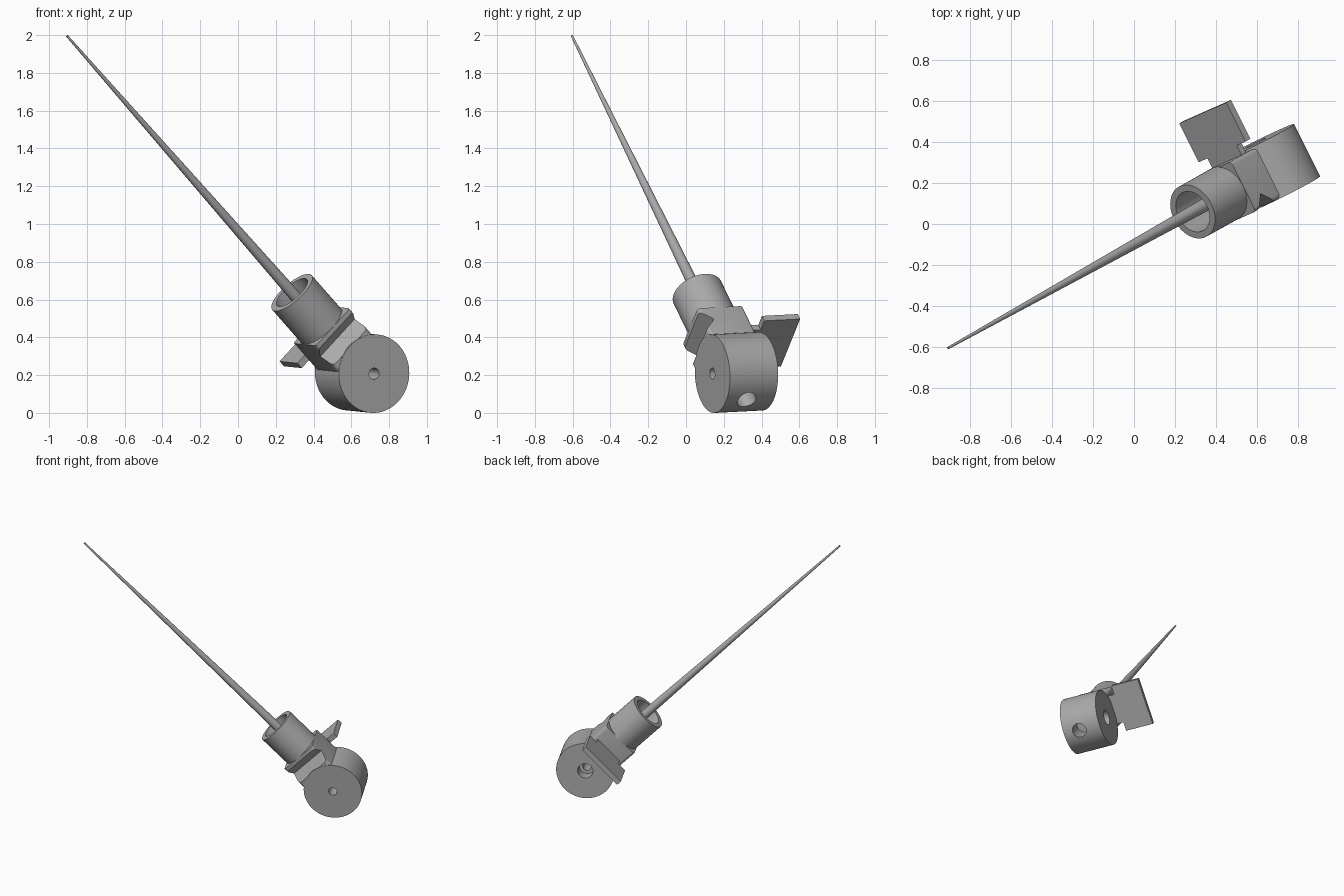
import bpy, bmesh
from math import pi, radians
from mathutils import Matrix, Vector

if "Cube" in bpy.data.objects:
    bpy.data.objects.remove(bpy.data.objects["Cube"], do_unlink=True)

# Tilted frame: local Z runs along the rod, local Y along the drum axis
axis_z = Vector((-0.619, -0.345, 0.706)).normalized()
axis_y = Vector((-0.44, 0.895, 0.04))
axis_y = (axis_y - axis_y.dot(axis_z) * axis_z).normalized()
axis_x = axis_y.cross(axis_z)
FRAME = Matrix((axis_x, axis_y, axis_z)).transposed().to_4x4()
FRAME.translation = (0.657, 0.267, 0.214)
ALONG_Y = Matrix.Rotation(-pi / 2, 4, 'X')

grey = bpy.data.materials.new("plain grey")
grey.use_nodes = True
grey.diffuse_color = (0.4, 0.4, 0.4, 1)
grey.node_tree.nodes["Principled BSDF"].inputs["Base Color"].default_value = (0.4, 0.4, 0.4, 1)


def finish(name, bm):
    bmesh.ops.recalc_face_normals(bm, faces=bm.faces)
    mesh = bpy.data.meshes.new(name)
    bm.to_mesh(mesh)
    bm.free()
    mesh.transform(FRAME)
    mesh.materials.append(grey)
    obj = bpy.data.objects.new(name, mesh)
    bpy.context.collection.objects.link(obj)
    return obj


def tube(name, r_low, r_high, low, high, turn=Matrix(), shift=(0, 0, 0), sides=64):
    """Round bar or cone between two heights on the local Z axis."""
    bm = bmesh.new()
    bmesh.ops.create_cone(bm, cap_ends=True, segments=sides, radius1=r_low, radius2=r_high,
                          depth=high - low, matrix=Matrix.Translation((0, 0, (low + high) / 2)))
    bm.transform(Matrix.Translation(shift) @ turn)
    return finish(name, bm)


def box(name, lo, hi, bevel=0):
    """Box between two corners, with the upright edges optionally rounded."""
    lo, hi = Vector(lo), Vector(hi)
    bm = bmesh.new()
    bmesh.ops.create_cube(bm, size=1)
    bm.transform(Matrix.Translation((lo + hi) / 2) @ Matrix.Diagonal((hi - lo).to_4d()))
    if bevel:
        upright = [e for e in bm.edges
                   if abs(e.verts[0].co.z - e.verts[1].co.z) > 0.01]
        bmesh.ops.bevel(bm, geom=upright, offset=bevel, segments=4, profile=0.5, affect='EDGES')
    return finish(name, bm)


def prism(name, outline, axis, start, end):
    """Extrude a flat outline along local X or Z."""
    def place(u, v, w):
        return (w, u, v) if axis == 'X' else (u, v, w)
    bm = bmesh.new()
    face = bm.faces.new([bm.verts.new(place(u, v, start)) for u, v in outline])
    ext = bmesh.ops.extrude_face_region(bm, geom=[face])
    moved = [g for g in ext["geom"] if isinstance(g, bmesh.types.BMVert)]
    step = Vector(place(0, 0, end - start))
    bmesh.ops.translate(bm, verts=moved, vec=step)
    return finish(name, bm)


def cut(obj, *cutters):
    for c in cutters:
        mod = obj.modifiers.new("cut", 'BOOLEAN')
        mod.operation, mod.solver, mod.object = 'DIFFERENCE', 'EXACT', c
    graph = bpy.context.evaluated_depsgraph_get()
    mesh = bpy.data.meshes.new_from_object(obj.evaluated_get(graph))
    obj.modifiers.clear()
    obj.data = mesh
    for c in cutters:
        bpy.data.objects.remove(c, do_unlink=True)


# Drum with a stepped axle hole and a round hole in its underside
drum = tube("drum", 0.208, 0.208, -0.1425, 0.1425, ALONG_Y, sides=96)
cut(drum,
    tube("axle_hole", 0.03, 0.03, -0.2, 0.2, ALONG_Y, sides=32),
    tube("counterbore", 0.055, 0.055, 0.06, 0.2, ALONG_Y, sides=32),
    tube("lower_hole", 0.053, 0.053, -0.3, -0.07, shift=(0, -0.02, 0), sides=32))

# Neck block with a V notch across its front
block = box("neck_block", (-0.14, -0.14, 0.1), (0.14, 0.132, 0.35), 0.02)
cut(block, prism("notch", [(-0.2, 0.335), (-0.14, 0.325), (-0.075, 0.265), (-0.14, 0.2), (-0.2, 0.14)],
                 'X', -0.2, 0.2))

# Hollow sleeve
sleeve = tube("sleeve", 0.139, 0.139, 0.34, 0.6)
cut(sleeve, tube("bore", 0.105, 0.105, 0.37, 0.7))

# Tapered rod
rod = tube("rod", 0.034, 0.006, 0.36, 2.525, sides=32)

# T-shaped tab at the back
half = [(0.11, 0.1), (0.11, 0.185), (0.177, 0.185), (0.177, 0.397)]
tab = prism("back_tab", half + [(-x, y) for x, y in reversed(half)], 'Z', 0.198, 0.235)

# Smooth curved walls, keep the edges crisp
bpy.ops.object.select_all(action='DESELECT')
for part in (drum, block, sleeve, rod, tab):
    part.select_set(True)
bpy.context.view_layer.objects.active = drum
bpy.ops.object.shade_smooth_by_angle(angle=radians(30))
